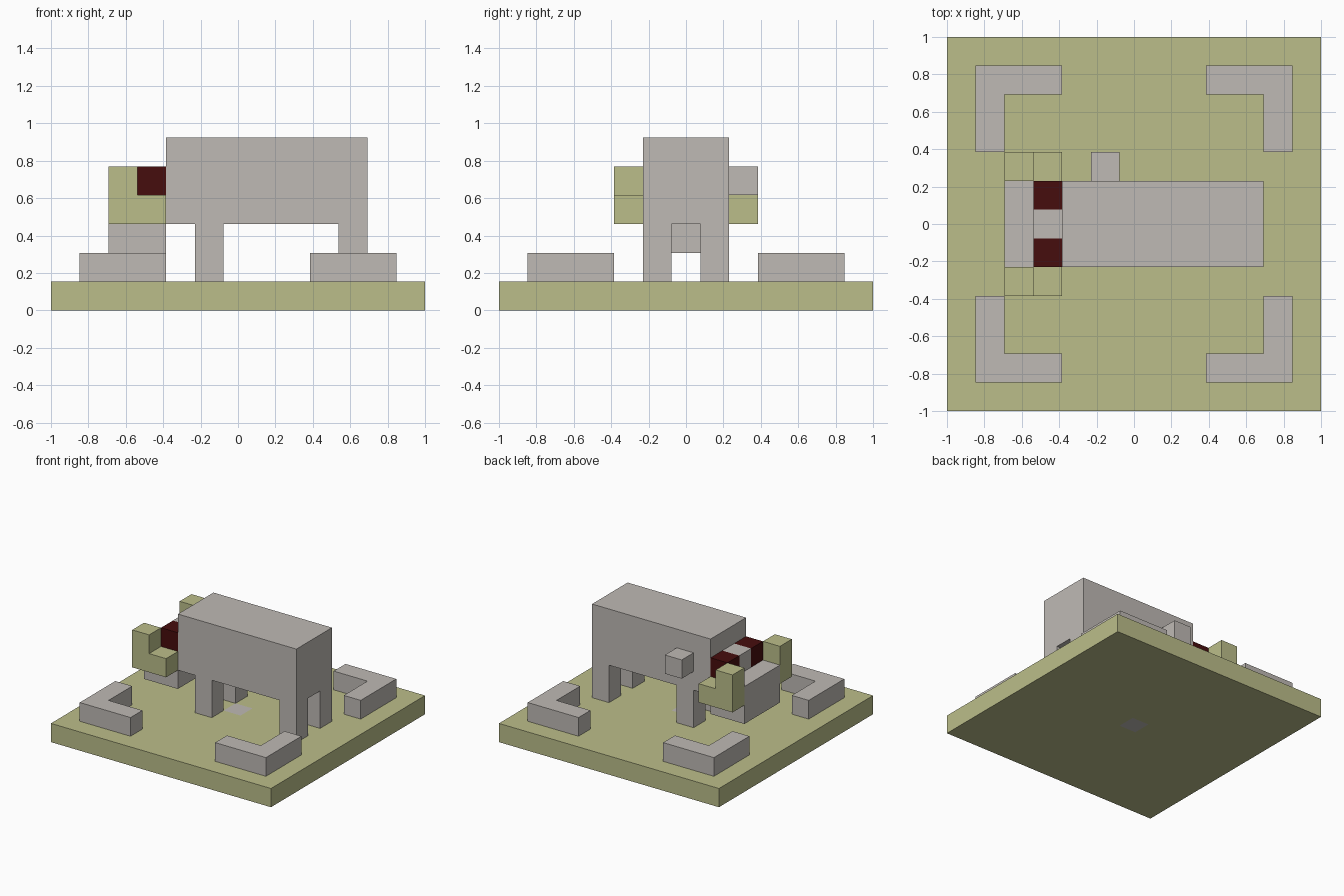
import bpy, bmesh
from mathutils import Vector

if "Cube" in bpy.data.objects:
    bpy.data.objects.remove(bpy.data.objects["Cube"], do_unlink=True)

CELLS = 13
U = 2 / CELLS  # edge of one block


def material(name, rgb):
    m = bpy.data.materials.new(name)
    m.use_nodes = True
    m.diffuse_color = (*rgb, 1)
    m.node_tree.nodes["Principled BSDF"].inputs["Base Color"].default_value = (*rgb, 1)
    return m


green = material("moss green", (0.50, 0.515, 0.255))
grey = material("warm grey", (0.52, 0.49, 0.46))
red = material("dark red", (0.062, 0.004, 0.004))


def place(p):
    """Block coordinates to model space."""
    return Vector((p[0] * U - 1, p[1] * U - 1, p[2] * U))


def prism(name, corners, push, mat, mirror=(False, False)):
    """Flat outline in block units, extruded along push, optionally mirrored."""
    bm = bmesh.new()
    face = bm.faces.new([bm.verts.new(place(c)) for c in corners])
    out = bmesh.ops.extrude_face_region(bm, geom=[face])
    moved = [v for v in out["geom"] if isinstance(v, bmesh.types.BMVert)]
    bmesh.ops.translate(bm, verts=moved, vec=Vector(push) * U)
    bmesh.ops.recalc_face_normals(bm, faces=bm.faces)
    mesh = bpy.data.meshes.new(name)
    bm.to_mesh(mesh)
    bm.free()
    mesh.materials.append(mat)
    obj = bpy.data.objects.new(name, mesh)
    bpy.context.collection.objects.link(obj)
    if any(mirror):
        mod = obj.modifiers.new("Mirror", "MIRROR")
        mod.use_axis = (mirror[0], mirror[1], False)
        mod.use_mirror_merge = False
    return obj


def block(name, lo, hi, mat, mirror=(False, False)):
    (x0, y0, z0), (x1, y1, z1) = lo, hi
    base = [(x0, y0, z0), (x1, y0, z0), (x1, y1, z0), (x0, y1, z0)]
    return prism(name, base, (0, 0, z1 - z0), mat, mirror)


MIRROR_Y = (False, True)

# Ground slab, with a grey block set into its centre
slab = block("ground_slab", (0, 0, 0), (CELLS, CELLS, 1), green)
slab.data.materials.append(grey)
bm = bmesh.new()
bm.from_mesh(slab.data)
for axis in (Vector((1, 0, 0)), Vector((0, 1, 0))):
    for side in (-1, 1):
        bmesh.ops.bisect_plane(bm, geom=bm.verts[:] + bm.edges[:] + bm.faces[:],
                               plane_co=axis * side * U / 2, plane_no=axis)
for f in bm.faces:
    c = f.calc_center_median()
    f.material_index = int(abs(c.x) < U / 2 and abs(c.y) < U / 2)
bm.to_mesh(slab.data)
bm.free()

# Low L-shaped walls near the four corners
prism("corner_walls",
      [(1, 1, 1), (4, 1, 1), (4, 2, 1), (2, 2, 1), (2, 4, 1), (1, 4, 1)],
      (0, 0, 1), grey, (True, True))

# Body and legs
block("body", (4, 5, 3), (11, 8, 6), grey)
block("front_legs", (5, 5, 1), (6, 6, 3), grey, MIRROR_Y)
block("rear_legs", (10, 5, 1), (11, 6, 3), grey, MIRROR_Y)
block("side_knob", (5, 8, 4), (6, 9, 5), grey)

# Head with brow and eyes
block("head", (2, 5, 2), (4, 8, 4), grey)
block("brow", (3, 6, 4), (4, 7, 5), grey)
block("eyes", (3, 5, 4), (4, 6, 5), red, MIRROR_Y)

# Upturned tusks on both sides of the head
prism("tusks",
      [(2, 4, 3), (4, 4, 3), (4, 4, 4), (3, 4, 4), (3, 4, 5), (2, 4, 5)],
      (0, 1, 0), green, MIRROR_Y)
